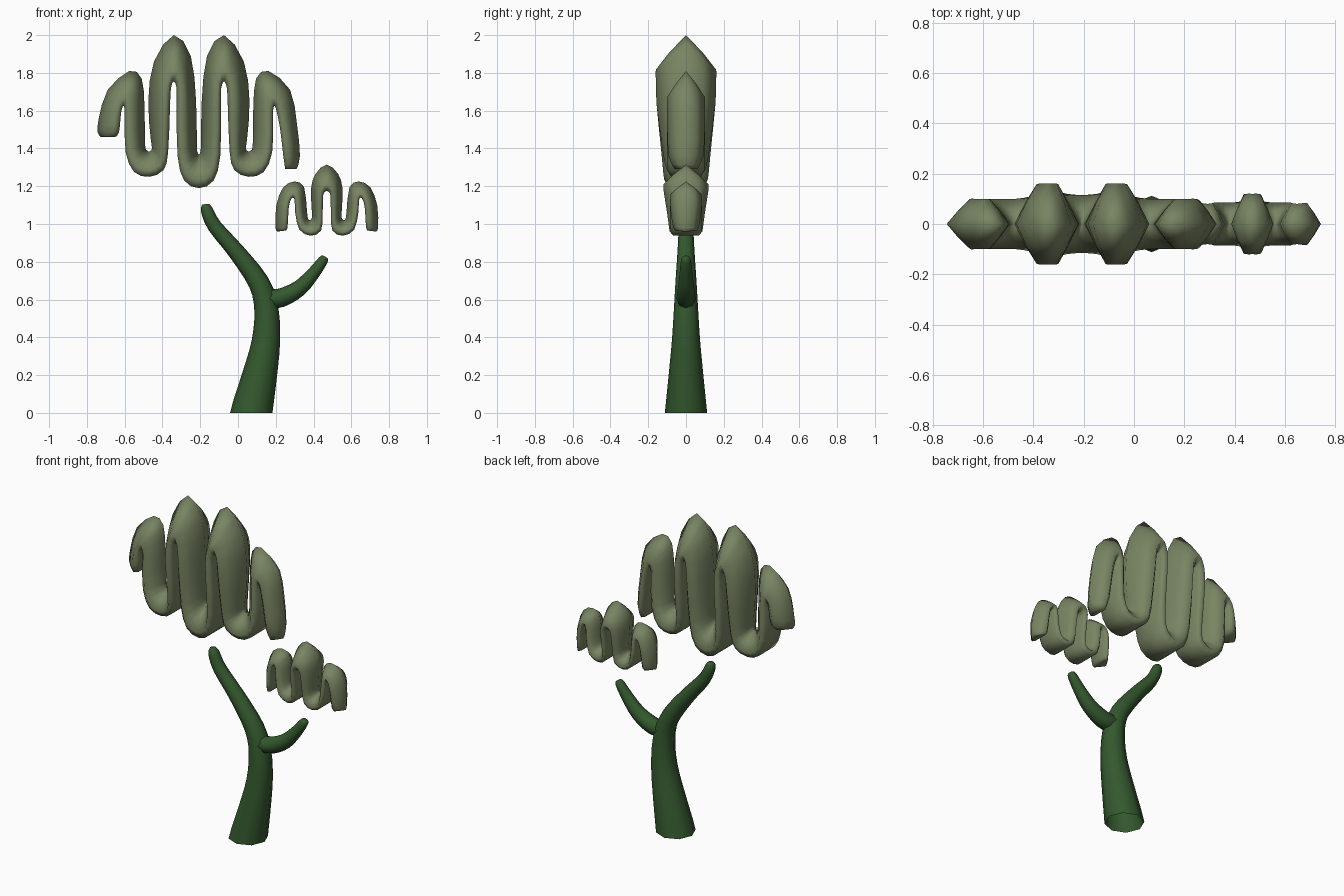
import bpy, bmesh, math
from mathutils import Vector

if "Cube" in bpy.data.objects:
    bpy.data.objects.remove(bpy.data.objects["Cube"])


def material(name, rgb):
    m = bpy.data.materials.new(name)
    m.diffuse_color = (*rgb, 1)
    m.use_nodes = True
    m.node_tree.nodes["Principled BSDF"].inputs["Base Color"].default_value = m.diffuse_color
    return m


BARK = material("dark green bark", (0.034, 0.098, 0.027))
LEAF = material("olive foliage", (0.19, 0.235, 0.125))


def smooth_rows(rows, steps):
    """Catmull-Rom interpolation of rows of numbers."""
    out = []
    n = len(rows)
    for i in range(n - 1):
        a, b, c, d = (rows[max(0, min(n - 1, i + k))] for k in (-1, 0, 1, 2))
        for s in range(steps):
            t = s / steps
            out.append([0.5 * (2 * q + (r - p) * t + (2 * p - 5 * q + 4 * r - u) * t * t
                               + (3 * q - p - 3 * r + u) * t ** 3)
                        for p, q, r, u in zip(a, b, c, d)])
    return out + [list(rows[-1])]


def skin(name, rings, mat, open_start=False):
    """Joins rings of points into a smooth tube with end caps."""
    bm = bmesh.new()
    loops = [[bm.verts.new(p) for p in ring] for ring in rings]
    n = len(loops[0])
    for a, b in zip(loops, loops[1:]):
        for i in range(n):
            bm.faces.new((a[i], a[(i + 1) % n], b[(i + 1) % n], b[i]))
    bm.faces.new(loops[-1])
    if not open_start:
        bm.faces.new(loops[0][::-1])
    bmesh.ops.recalc_face_normals(bm, faces=bm.faces)
    for f in bm.faces:
        f.smooth = True
    me = bpy.data.meshes.new(name)
    bm.to_mesh(me)
    bm.free()
    me.materials.append(mat)
    ob = bpy.data.objects.new(name, me)
    bpy.context.collection.objects.link(ob)
    return ob


def limb(name, path, sides=8, ground=False):
    """Tapered round tube along (x, z, radius) points; open and level at the ground."""
    pts = smooth_rows(path, 3)
    rings = []
    for i, (x, z, r) in enumerate(pts):
        p, q = pts[max(i - 1, 0)], pts[min(i + 1, len(pts) - 1)]
        t = Vector((q[0] - p[0], 0, q[1] - p[1])).normalized()
        if ground and i == 0:
            t = Vector((0, 0, 1))
        side = Vector((t.z, 0, -t.x))
        rings.append([Vector((x, 0, z)) + side * r * math.cos(a) + Vector((0, r * math.sin(a), 0))
                      for a in (2 * math.pi * k / sides for k in range(sides))])
    return skin(name, rings, BARK, ground)


# Foliage section: share of the way from upper to lower edge, share of half depth
SECTION = [(0, 0), (.38, .56), (.75, 1), (1, .78), (1, -.78), (.75, -1), (.38, -.56)]


def foliage(name, half, mid_x, right_end=None, keep=0):
    """Winding ribbon, ridged on its upper edge and broad on its lower edge.
    Rows: upper edge x,z, lower edge x,z, half depth.
    The left half is mirrored about mid_x; the right end may differ."""
    mirrored = [(2 * mid_x - a, b, 2 * mid_x - c, d, w) for a, b, c, d, w in half[keep:-1]]
    rows = half + mirrored[::-1] + (right_end or [])
    rings = [[(ax + (bx - ax) * s, w * d, az + (bz - az) * s) for s, d in SECTION]
             for ax, az, bx, bz, w in smooth_rows(rows, 2)]
    return skin(name, rings, LEAF)


# Trunk and side branch
limb("trunk", [(0.07, 0, 0.112), (0.115, 0.2, 0.092), (0.148, 0.38, 0.075), (0.15, 0.55, 0.064),
               (0.11, 0.69, 0.056), (-0.01, 0.855, 0.045), (-0.125, 0.99, 0.038),
               (-0.165, 1.075, 0.032), (-0.172, 1.105, 0.018)], ground=True)
limb("branch", [(0.165, 0.605, 0.05), (0.23, 0.61, 0.05), (0.325, 0.66, 0.043),
                (0.40, 0.74, 0.034), (0.452, 0.81, 0.026), (0.463, 0.826, 0.014)])

# Large foliage: four lobes
foliage("large_foliage", [
    (-.725, 1.46, -.65, 1.46, .06), (-.743, 1.485, -.63, 1.485, .088), (-.737, 1.56, -.622, 1.56, .1),
    (-.69, 1.71, -.615, 1.61, .1), (-.575, 1.81, -.605, 1.625, .1), (-.51, 1.77, -.60, 1.60, .1),
    (-.495, 1.62, -.60, 1.55, .1), (-.492, 1.42, -.595, 1.38, .1), (-.482, 1.39, -.55, 1.275, .1),
    (-.467, 1.385, -.47, 1.25, .1), (-.455, 1.40, -.395, 1.285, .11), (-.462, 1.45, -.37, 1.38, .125),
    (-.475, 1.65, -.36, 1.62, .155), (-.445, 1.86, -.355, 1.72, .16), (-.34, 2.0, -.34, 1.755, .16),
    (-.25, 1.89, -.325, 1.72, .16), (-.222, 1.65, -.325, 1.62, .155), (-.218, 1.42, -.32, 1.36, .13),
    (-.214, 1.38, -.285, 1.23, .12), (-.207, 1.368, -.207, 1.19, .115)],
    -.207,
    [(.312, 1.53, .222, 1.51, .1), (.328, 1.36, .24, 1.36, .092), (.31, 1.29, .25, 1.29, .06)], keep=3)

# Small foliage: three lobes
foliage("small_foliage", [
    (.21, .96, .25, .965, .05), (.198, .98, .262, .98, .068), (.203, 1.10, .268, 1.08, .083),
    (.24, 1.195, .278, 1.125, .083), (.30, 1.225, .29, 1.14, .08), (.35, 1.195, .30, 1.125, .083),
    (.365, 1.07, .303, 1.06, .085), (.37, 1.03, .325, .97, .085), (.38, 1.02, .385, .938, .085),
    (.392, 1.035, .44, .965, .09), (.39, 1.08, .448, 1.05, .1), (.387, 1.19, .45, 1.14, .115),
    (.41, 1.265, .455, 1.165, .12), (.47, 1.315, .47, 1.175, .12)],
    .47)
